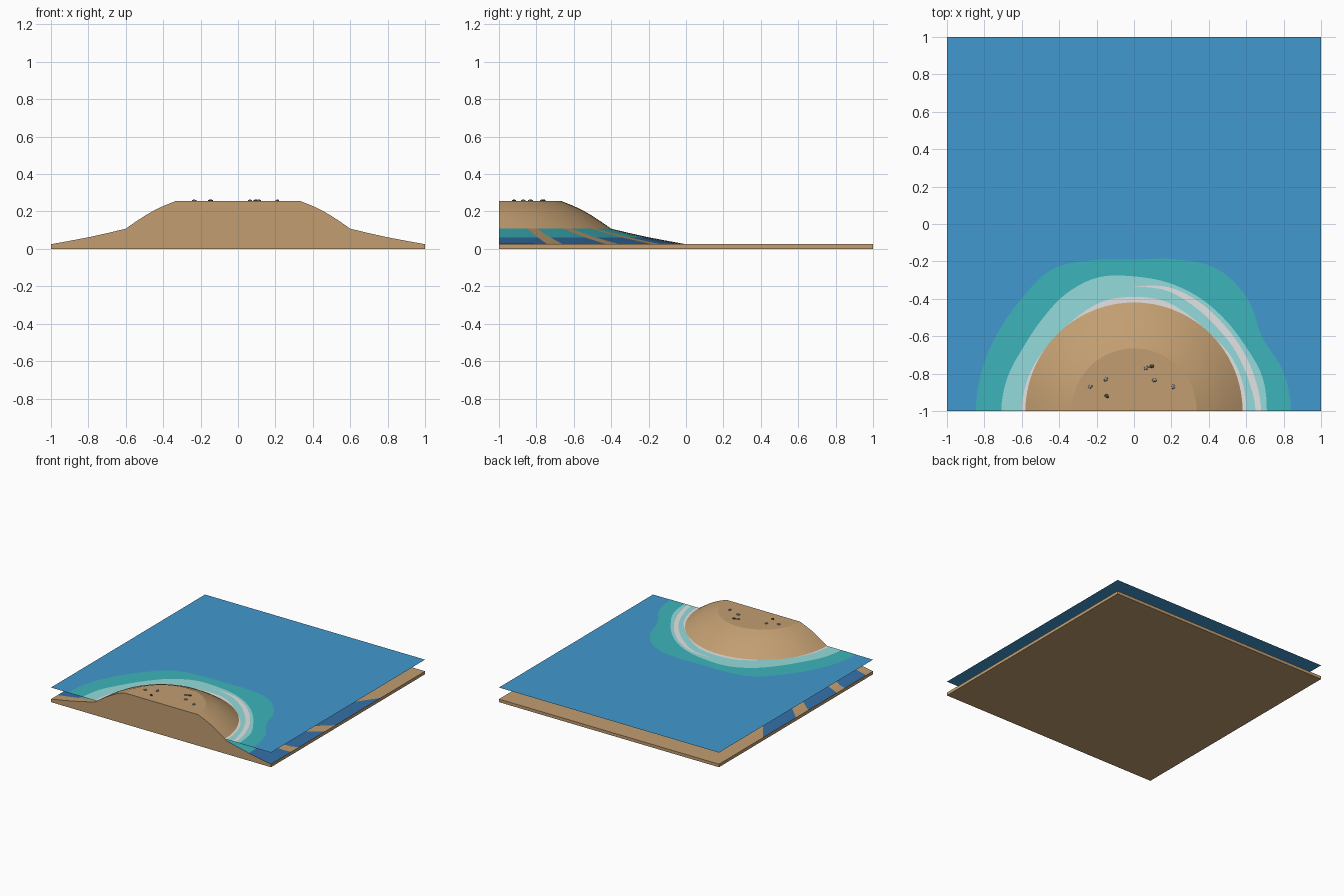
import bpy, bmesh, math, random

if "Cube" in bpy.data.objects:
    bpy.data.objects.remove(bpy.data.objects["Cube"])

random.seed(4)


def lin(c):
    c /= 255
    return c / 12.92 if c <= 0.04045 else ((c + 0.055) / 1.055) ** 2.4


def material(name, r, g, b):
    m = bpy.data.materials.new(name)
    m.diffuse_color = (lin(r), lin(g), lin(b), 1)
    m.use_nodes = True
    m.node_tree.nodes["Principled BSDF"].inputs["Base Color"].default_value = m.diffuse_color
    return m


sand = material("sand", 194, 158, 113)
water = material("open water", 65, 153, 208)
teal = material("teal shallows", 60, 180, 187)
pale = material("pale shallows", 148, 219, 219)
foam = material("foam", 228, 228, 228)
deep = material("deep blue", 52, 112, 168)
stone = material("grey stone", 150, 152, 155)
brown = material("dark brown stone", 92, 74, 56)


def finish(bm, name, mats):
    me = bpy.data.meshes.new(name)
    bm.to_mesh(me)
    bm.free()
    ob = bpy.data.objects.new(name, me)
    bpy.context.collection.objects.link(ob)
    for m in mats:
        me.materials.append(m)
    return ob


def polar(r, a, z):
    # the hill is centred on the middle of the front edge
    return (r * math.cos(a), -1 + r * math.sin(a), z)


# Island and seabed: half a turned profile, blended out to a square slab
SEGS = 36
profile = [(0.335, 0.255), (0.40, 0.229), (0.45, 0.205), (0.50, 0.176),
           (0.55, 0.143), (0.60, 0.108), (0.70, 0.084), (0.80, 0.062),
           (0.90, 0.043), (1.0, 0.025)]
bm = bmesh.new()
angles = [math.pi * i / SEGS for i in range(SEGS + 1)]
corner = math.atan2(2, 1)
angles[13], angles[SEGS - 13] = corner, math.pi - corner
rings = [[bm.verts.new(polar(r, a, z)) for a in angles] for r, z in profile]
edge = []
for a in angles:
    c, s = abs(math.cos(a)), math.sin(a)
    reach = min(1 / max(c, 1e-6), 2 / max(s, 1e-6))
    edge.append(bm.verts.new(polar(reach, a, 0.025)))
rings.append(edge)
centre = bm.verts.new((0, -1, 0.255))
for i in range(SEGS):
    bm.faces.new((centre, rings[0][i], rings[0][i + 1]))
    for k in range(len(rings) - 1):
        f = bm.faces.new((rings[k][i], rings[k + 1][i],
                          rings[k + 1][i + 1], rings[k][i + 1]))
        # sunken bands of colour, broken up by bare sand
        bare = i % 4 == 3
        if 5 <= k <= 6 and not bare:
            f.material_index = 1
        elif 7 <= k <= 8 and not bare:
            f.material_index = 2
        elif k == 9 and not bare and (i < 11 or i > 24):
            f.material_index = 2
bmesh.ops.remove_doubles(bm, verts=bm.verts, dist=0.0001)
# side walls and underside
rim = [e for e in bm.edges if e.is_boundary]
skirt = bmesh.ops.extrude_edge_only(bm, edges=rim)["geom"]
for g in skirt:
    if isinstance(g, bmesh.types.BMVert):
        g.co.z = 0
    elif isinstance(g, bmesh.types.BMFace):
        g.material_index = 0
bottom = [e for e in bm.edges if e.is_boundary]
for f in bmesh.ops.contextual_create(bm, geom=bottom)["faces"]:
    f.material_index = 0
for f in bm.faces:
    if all(v.co.y < -0.999 or v.co.z < 0.001 for v in f.verts):
        f.material_index = 0
bmesh.ops.recalc_face_normals(bm, faces=bm.faces)
island = finish(bm, "sand_island", [sand, teal, deep])
bpy.context.view_layer.objects.active = island
island.select_set(True)
bpy.ops.object.shade_smooth_by_angle(angle=math.radians(13))
island.select_set(False)

# Sea surface sheet
bm = bmesh.new()
bm.faces.new([bm.verts.new((x, y, 0.12))
              for x, y in ((-1, -1), (1, -1), (1, 1), (-1, 1))])
finish(bm, "sea_surface", [water])


def smooth_radius(radii, t):
    """Catmull-Rom through radii that are 15 degrees apart."""
    i = min(int(t), len(radii) - 2)
    u = t - i
    n = len(radii) - 1
    p = [radii[min(max(j, 0), n)] for j in range(i - 1, i + 3)]
    return 0.5 * (2 * p[1] + (p[2] - p[0]) * u
                  + (2 * p[0] - 5 * p[1] + 4 * p[2] - p[3]) * u * u
                  + (3 * p[1] - p[0] - 3 * p[2] + p[3]) * u ** 3)


def band(name, inner, outer, z, mat):
    bm = bmesh.new()
    steps = (len(outer) - 1) * 5
    pairs = []
    for s in range(steps + 1):
        t = s / 5
        a = math.radians(15 * t)
        pairs.append([bm.verts.new(polar(smooth_radius(r, t), a, z))
                      for r in (inner, outer)])
    for (a, b), (d, c) in zip(pairs, pairs[1:]):
        bm.faces.new((a, b, c, d))
    finish(bm, name, [mat])


# Shore bands, radii from right round to left
shore = [0.56] * 13
foam_r = [.60, .60, .595, .58, .59, .61, .61, .61, .59, .575, .585, .595, .60]
pale_r = [.71, .71, .69, .69, .70, .71, .72, .74, .725, .695, .683, .70, .71]
teal_r = [.84, .825, .79, .855, .88, .84, .81, .835, .875, .85, .84, .842, .845]
band("shore_foam", shore, foam_r, 0.1215, foam)
band("pale_shallows", foam_r, pale_r, 0.1215, pale)
band("teal_shallows", pale_r, teal_r, 0.1215, teal)
# Thin breaking wave on the right
band("wave_crest", [.65, .635, .63, .63, .645, .667, .663],
     [.68, .67, .665, .667, .68, .687, .665], 0.1225, foam)

# Small stones on the plateau
stones = [(.065, -.77, stone), (.095, -.76, brown), (-.15, -.83, stone),
          (-.235, -.87, stone), (.11, -.835, stone), (.21, -.87, stone),
          (-.145, -.92, brown)]
for n, (x, y, mat) in enumerate(stones):
    bpy.ops.mesh.primitive_ico_sphere_add(
        subdivisions=1, radius=1, location=(x, y, 0.257),
        rotation=(0, 0, random.uniform(0, 3)))
    ob = bpy.context.object
    ob.name = f"stone_{n + 1}"
    ob.scale = (0.015, 0.011, 0.008)
    ob.data.materials.append(mat)
